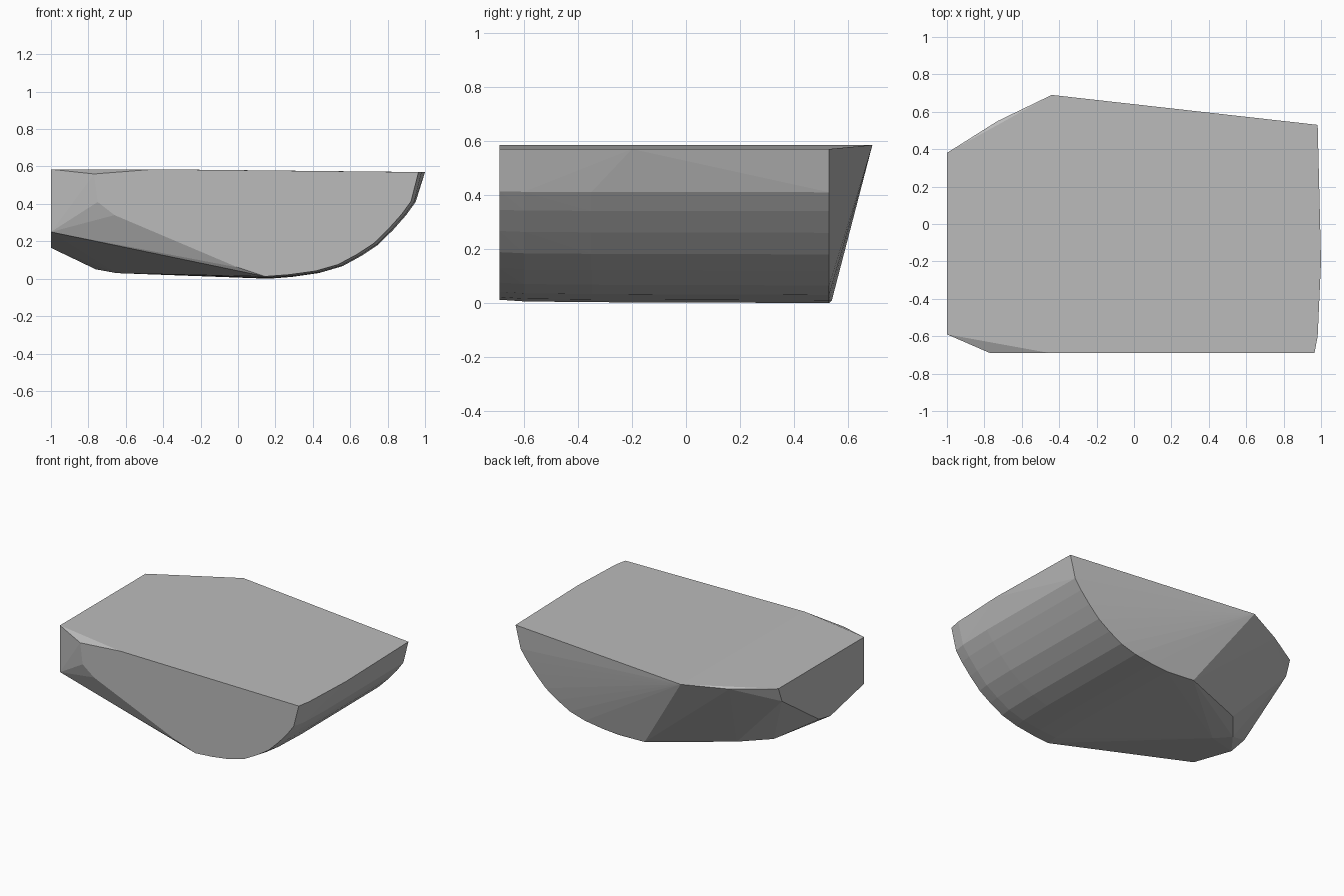
import bpy
import bmesh

cube = bpy.data.objects.get("Cube")
if cube:
    bpy.data.objects.remove(cube, do_unlink=True)

# Stone colour
stone = bpy.data.materials.new("stone_grey")
stone.use_nodes = True
grey = (0.5, 0.5, 0.5, 1)
stone.diffuse_color = grey
bsdf = next(n for n in stone.node_tree.nodes if n.type == "BSDF_PRINCIPLED")
bsdf.inputs["Base Color"].default_value = grey
bsdf.inputs["Roughness"].default_value = 0.8

# Rounded side profile (x, z), repeated along the depth
arc = [(0.99, 0.57), (0.95, 0.41), (0.9, 0.34), (0.83, 0.26), (0.75, 0.18),
       (0.66, 0.12), (0.56, 0.065), (0.44, 0.03), (0.3, 0.01), (0.17, 0.0)]
# Each slice: depth, inward shift of x, lift of z
slices = [(-0.69, 0.025, 0.012), (-0.6, 0.008, 0.006), (-0.35, 0.0, 0.003), (0.53, 0.008, 0.0)]
points = []
for y, inset, lift in slices:
    for x, z in arc:
        points.append((x - inset, y, z + lift * (1 - z / 0.57)))
points.append((1.0, -0.2, 0.57))

# Top rim
points += [(-1, -0.59, 0.585), (-1, 0.38, 0.585), (-0.73, 0.55, 0.575),
           (-0.44, 0.69, 0.585), (-0.77, -0.69, 0.56), (-0.45, -0.69, 0.585)]
# Lower edge of the flat front
points += [(-0.75, -0.69, 0.41), (-0.66, -0.69, 0.34), (0, -0.69, 0.06)]
# Flat narrow end
points += [(-1, -0.59, 0.25), (-1, -0.21, 0.165), (-1, -0.08, 0.19), (-1, 0.34, 0.48)]
# Underside
points += [(-0.76, 0.09, 0.05), (-0.65, 0.02, 0.03), (-0.6, 0.28, 0.06),
           (-0.05, 0.54, 0.01)]

# Wrap the corners into a faceted boulder
bm = bmesh.new()
for p in points:
    bm.verts.new(p)
hull = bmesh.ops.convex_hull(bm, input=bm.verts[:])
loose = {g for g in hull["geom_interior"] + hull["geom_unused"]
         if isinstance(g, bmesh.types.BMVert)}
bmesh.ops.delete(bm, geom=list(loose), context="VERTS")
bmesh.ops.recalc_face_normals(bm, faces=bm.faces[:])
mesh = bpy.data.meshes.new("boulder")
bm.to_mesh(mesh)
bm.free()
mesh.materials.append(stone)
boulder = bpy.data.objects.new("boulder", mesh)
bpy.context.collection.objects.link(boulder)
